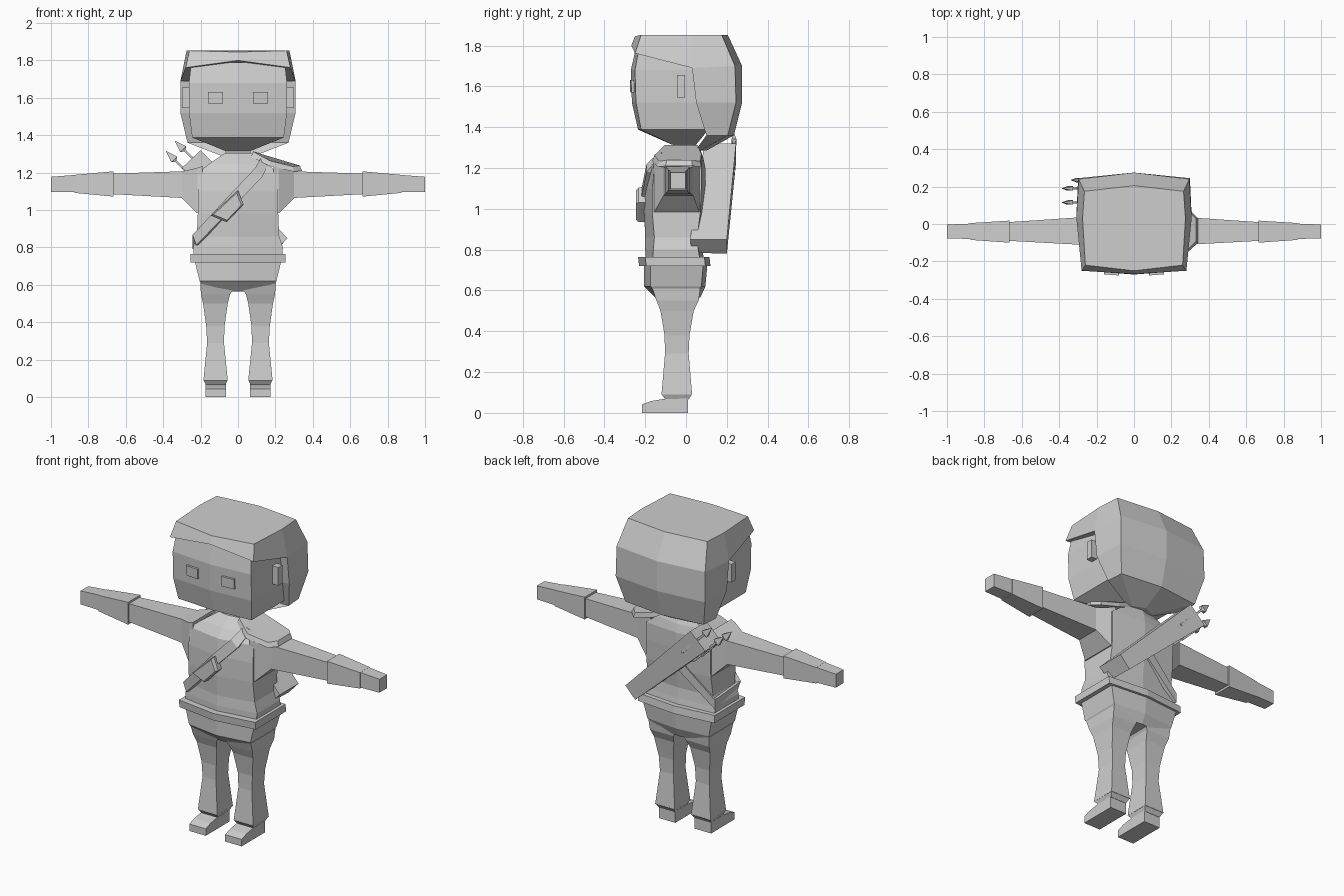
import bpy, bmesh
from mathutils import Vector

mat = bpy.data.materials.new("plain_grey")
mat.diffuse_color = (0.62, 0.62, 0.62, 1)


def loft(name, rings, mirror=False):
    """Skin a list of equal-length point rings and cap both ends."""
    me = bpy.data.meshes.new(name)
    bm = bmesh.new()
    for s in ((1, -1) if mirror else (1,)):
        vs = [[bm.verts.new((p[0] * s, p[1], p[2])) for p in r] for r in rings]
        n = len(rings[0])
        for a, b in zip(vs, vs[1:]):
            for i in range(n):
                j = (i + 1) % n
                bm.faces.new((a[i], a[j], b[j], b[i]))
        bm.faces.new(vs[0][::-1])
        bm.faces.new(vs[-1])
    bmesh.ops.recalc_face_normals(bm, faces=bm.faces)
    bm.to_mesh(me)
    bm.free()
    me.materials.append(mat)
    ob = bpy.data.objects.new(name, me)
    bpy.context.collection.objects.link(ob)
    return ob


def sym(half):
    """Complete a half ring (front centre to back centre) across x = 0."""
    return half + [(-x, y, z) for x, y, z in reversed(half) if x > 0]


def body(z, x, yf, yb, bf=0.03, bb=0.02):
    """Six-sided section with bowed front and back."""
    return sym([(0, yf - bf, z), (x, yf, z), (x, yb, z), (0, yb + bb, z)])


def rect_z(z, x0, x1, y0, y1):
    return [(x0, y0, z), (x1, y0, z), (x1, y1, z), (x0, y1, z)]


def rect_x(x, y0, y1, z0, z1):
    return [(x, y0, z0), (x, y1, z0), (x, y1, z1), (x, y0, z1)]


def rod(name, a, b, radii, w, h):
    """Four-sided bar from a to b; radii = (fraction, half width, half depth)."""
    a, b, w, h = Vector(a), Vector(b), Vector(w), Vector(h)
    return loft(name, [[a.lerp(b, t) + w * i * rw + h * j * rh
                        for i, j in ((-1, -1), (1, -1), (1, 1), (-1, 1))]
                       for t, rw, rh in radii])


# Head: face block with sloping jaw
loft("face", [body(1.315, 0.065, -0.07, 0.05, 0, 0),
              body(1.388, 0.245, -0.22, 0.11, 0.015, 0),
              body(1.52, 0.262, -0.245, 0.12, 0.02, 0),
              body(1.68, 0.262, -0.25, 0.12, 0.02, 0),
              body(1.79, 0.25, -0.23, 0.12, 0.015, 0)])

# Hair: cap with arched fringe, and the swept back half
brim = [(0, -0.268, 1.80), (0.28, -0.25, 1.762), (0.308, 0.03, 1.69),
        (0.296, 0.24, 1.70), (0, 0.275, 1.70)]
crown = [(0, -0.25, 1.845), (0.26, -0.22, 1.852), (0.275, 0.03, 1.852),
         (0.265, 0.175, 1.852), (0, 0.205, 1.852)]
loft("hair_cap", [sym(brim), sym(crown)])


def back_ring(z, x, yf, yb):
    return sym([(0, yf, z), (x, yf, z), (x * 0.97, yb - 0.03, z), (0, yb, z)])


loft("hair_back", [back_ring(1.285, 0.075, 0.045, 0.10),
                   back_ring(1.36, 0.27, 0.10, 0.235),
                   back_ring(1.52, 0.308, 0.05, 0.275),
                   sym([(0, 0.03, 1.69)] + brim[2:])])

# Ears and eyes
loft("ears", [rect_x(0.25, -0.045, -0.005, 1.545, 1.655),
              rect_x(0.30, -0.045, -0.005, 1.545, 1.655)], True)
loft("eyes", [[(0.08, y - 0.006, z0), (0.16, y, z0), (0.16, -0.25, z0), (0.08, -0.25, z0)]
              for z0, y in ((1.57, -0.267), (1.63, -0.269))], True)

# Neck and tunic
loft("neck", [body(1.27, 0.07, -0.07, 0.05, 0, 0), body(1.34, 0.065, -0.06, 0.05, 0, 0)])
loft("tunic", [body(0.74, 0.235, -0.165, 0.07),
               body(0.80, 0.24, -0.16, 0.06, 0.04),
               body(0.86, 0.22, -0.155, 0.055, 0.045),
               body(0.98, 0.215, -0.165, 0.07, 0.04),
               body(1.10, 0.215, -0.165, 0.075, 0.038),
               body(1.20, 0.215, -0.155, 0.075, 0.035),
               body(1.25, 0.15, -0.13, 0.065, 0.02),
               body(1.305, 0.07, -0.085, 0.045, 0.01)])

# Arms: flared sleeve, forearm wrap, hand
loft("sleeves", [rect_x(0.19, -0.16, 0.07, 0.98, 1.235),
                 rect_x(0.22, -0.155, 0.065, 0.985, 1.225),
                 rect_x(0.30, -0.11, 0.035, 1.065, 1.207),
                 rect_x(0.67, -0.09, 0.01, 1.085, 1.195)], True)
loft("forearm_wraps", [rect_x(0.665, -0.10, 0.018, 1.072, 1.207),
                       rect_x(0.875, -0.085, 0.005, 1.092, 1.188)], True)
loft("hands", [rect_x(0.87, -0.08, 0.002, 1.096, 1.188),
               rect_x(1.0, -0.077, -0.003, 1.097, 1.178)], True)

# Belt and hips
loft("belt", [body(0.72, 0.255, -0.195, 0.095, 0.035, 0.025),
              body(0.765, 0.255, -0.20, 0.09, 0.035, 0.025)])
loft("hips", [body(0.565, 0.17, -0.13, 0.05, 0.02, 0.02),
              body(0.62, 0.205, -0.175, 0.075),
              body(0.73, 0.232, -0.175, 0.085)])

# Legs, cuffs and shoes
loft("legs", [rect_z(0.09, 0.055, 0.185, -0.12, 0.03),
              rect_z(0.29, 0.075, 0.165, -0.103, 0.013),
              rect_z(0.38, 0.072, 0.17, -0.105, 0.017),
              rect_z(0.50, 0.055, 0.187, -0.125, 0.038),
              rect_z(0.55, 0.042, 0.198, -0.145, 0.062),
              rect_z(0.61, 0.005, 0.202, -0.165, 0.07)], True)
loft("cuffs", [rect_z(0.065, 0.068, 0.172, -0.10, 0.012),
               rect_z(0.092, 0.055, 0.185, -0.12, 0.03)], True)
loft("shoes", [[(x, -0.215, 0), (x, 0.01, 0), (x, 0.01, 0.07), (x, -0.11, 0.068),
                (x, -0.17, 0.058), (x, -0.215, 0.042)] for x in (0.065, 0.175)], True)

# Shoulder pad on one side
pad = [(0.07, -0.11, 1.285), (0.17, -0.165, 1.235), (0.30, -0.14, 1.205),
       (0.342, -0.10, 1.21), (0.342, 0.03, 1.21), (0.30, 0.075, 1.205),
       (0.17, 0.08, 1.24), (0.07, 0.06, 1.285)]
loft("shoulder_pad", [pad, [(0.2 + (x - 0.2) * 0.92, y * 0.94, z + 0.028)
                            for x, y, z in pad]])

# Strap across the chest and round the hip: centre, half width, outward thickness
path = [((0.15, -0.11, 1.262), (-0.022, 0, 0.01), (0, -0.01, 0.015)),
        ((0.11, -0.178, 1.20), (-0.022, 0, 0.02), (0, -0.015, 0)),
        ((0.00, -0.205, 1.085), (-0.022, 0, 0.02), (0, -0.012, 0)),
        ((-0.225, -0.165, 0.84), (-0.01, 0, 0.027), (-0.008, -0.012, 0)),
        ((-0.235, 0.06, 0.82), (0, 0, 0.028), (-0.008, 0.012, 0)),
        ((0.00, 0.09, 1.03), (-0.02, 0, 0.02), (0, 0.012, 0))]
rings = []
for c, w, n in path:
    c, w, n = Vector(c), Vector(w), Vector(n)
    rings.append([c - w - n, c + w - n, c + w + n, c - w + n])
loft("chest_strap", rings)

# Pouch on the strap
pouch = [(-0.145, 0.97), (-0.06, 0.935), (0.03, 1.03), (0.0, 1.105)]
loft("strap_pouch", [[(x, -0.18, z) for x, z in pouch],
                     [(x, -0.232, z) for x, z in pouch],
                     [(-0.05 + (x + 0.05) * 0.85, -0.245, 1.01 + (z - 1.01) * 0.85)
                      for x, z in pouch]])

# Quiver slung diagonally over the back
loft("quiver", [[(0.20, 0.03, 0.785), (0.265, 0.02, 0.85), (0.265, 0.20, 0.85), (0.20, 0.20, 0.78)],
                [(-0.30, 0.09, 1.225), (-0.20, 0.09, 1.32), (-0.20, 0.245, 1.32), (-0.30, 0.245, 1.225)]])

# Arrows with pointed heads
for k, (x, y, z) in enumerate([(-0.385, 0.19, 1.315), (-0.385, 0.115, 1.315), (-0.337, 0.235, 1.37)]):
    rod("arrow_%d" % (k + 1), (x + 0.2, y, z - 0.2), (x, y, z),
        [(0, 0.006, 0.006), (0.74, 0.006, 0.006), (0.78, 0.022, 0.012), (1, 0.001, 0.001)],
        (0.707, 0, 0.707), (0, 1, 0))
